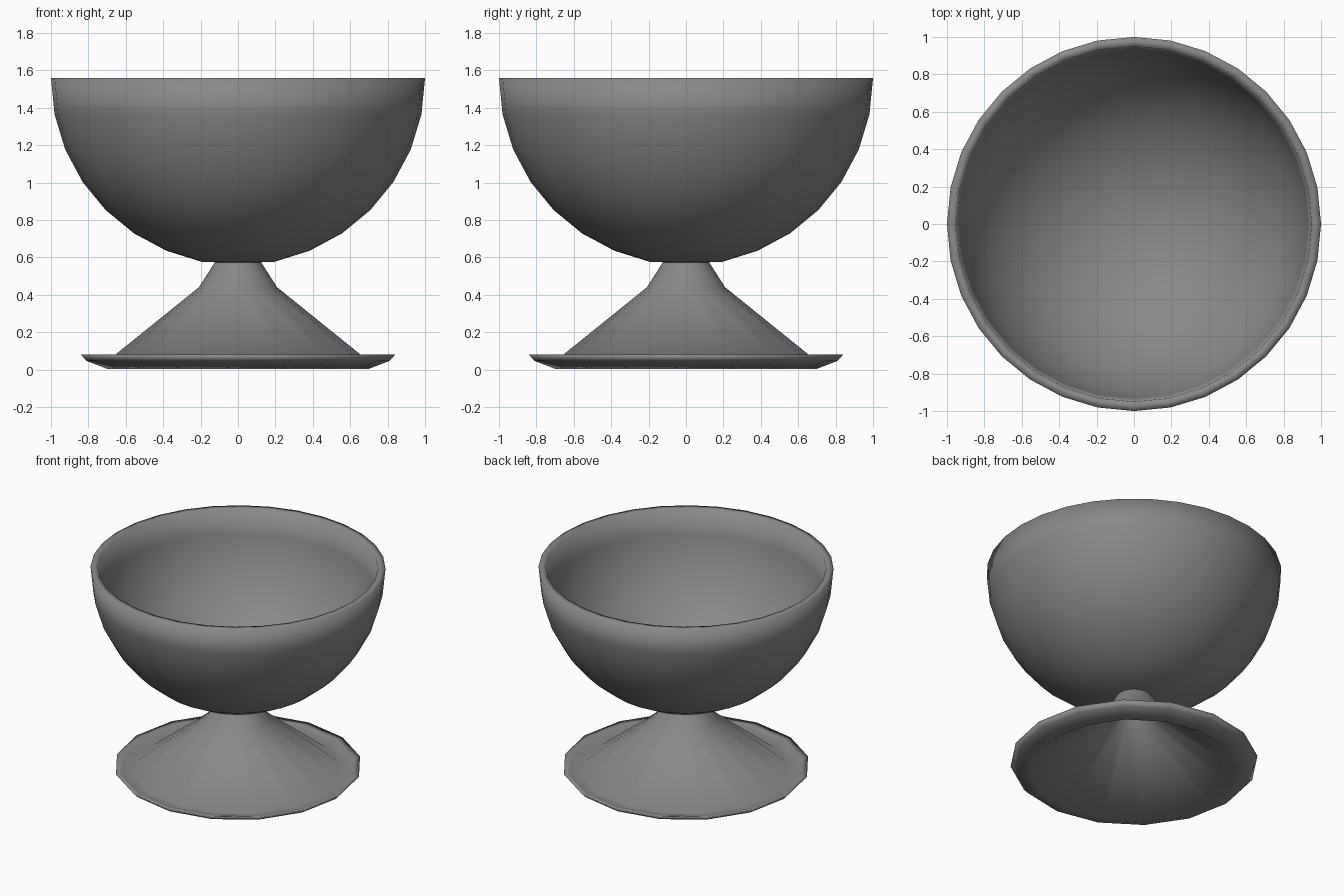
import bpy, bmesh, math

if "Cube" in bpy.data.objects:
    bpy.data.objects.remove(bpy.data.objects["Cube"])

# Dark grey finish
grey = bpy.data.materials.new("dark_grey")
grey.diffuse_color = (0.25, 0.25, 0.25, 1)
grey.use_nodes = True
grey.node_tree.nodes["Principled BSDF"].inputs["Base Color"].default_value = grey.diffuse_color


def lathe(name, profile, sides):
    """Revolve an (r, z) profile about the z axis, smooth shaded."""
    bm = bmesh.new()
    verts = [bm.verts.new((r, 0, z)) for r, z in profile]
    edges = [bm.edges.new(p) for p in zip(verts, verts[1:])]
    bmesh.ops.spin(bm, geom=verts + edges, cent=(0, 0, 0), axis=(0, 0, 1),
                   angle=math.tau, steps=sides, use_merge=True)
    bmesh.ops.remove_doubles(bm, verts=bm.verts, dist=1e-4)
    bmesh.ops.recalc_face_normals(bm, faces=bm.faces)
    for f in bm.faces:
        f.smooth = True
    mesh = bpy.data.meshes.new(name)
    bm.to_mesh(mesh)
    bm.free()
    mesh.materials.append(grey)
    ob = bpy.data.objects.new(name, mesh)
    bpy.context.collection.objects.link(ob)
    return ob


def arc(radius, centre_z, steps=8):
    """Quarter circle from the bottom pole up to the rim."""
    return [(radius * math.sin(i * math.pi / 2 / steps),
             centre_z - radius * math.cos(i * math.pi / 2 / steps))
            for i in range(steps + 1)]


# Bowl: thick half sphere with a flattened bottom
RIM_Z = 1.56
outer = arc(1.0, RIM_Z)
outer[0] = (0, 0.57)
outer[1] = (outer[1][0], 0.577)
inner = arc(0.95, RIM_Z)[::-1]
lathe("bowl", outer + inner, 32)

# Foot: hollow flared stem with an upturned lip
lathe("foot", [
    (0.12, 0.58), (0.21, 0.44), (0.70, 0.045),
    (0.80, 0.07), (0.84, 0.08), (0.81, 0.047), (0.70, 0.005),
    (0.18, 0.41), (0.09, 0.56)], 16)
